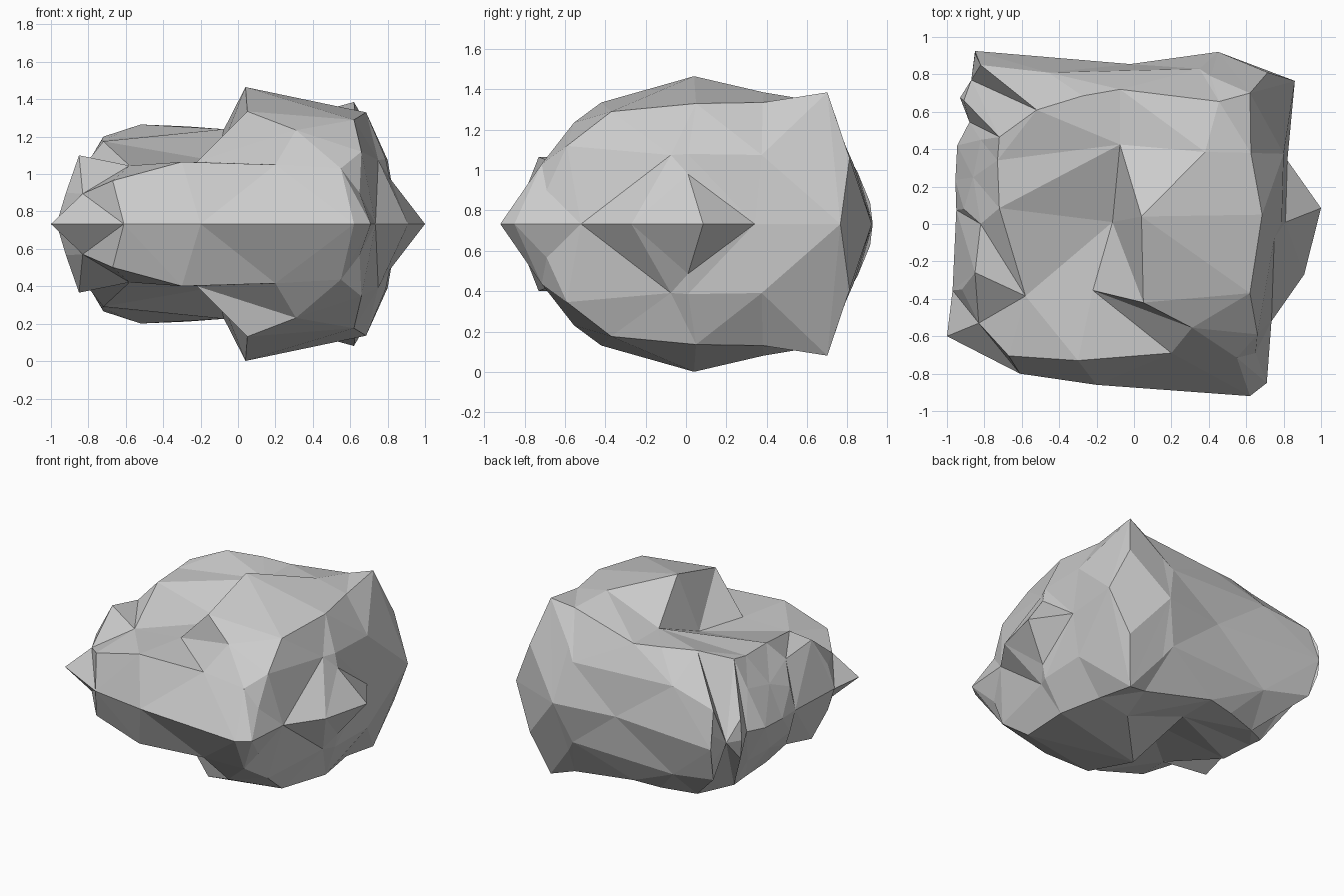
import bpy
import bmesh
from mathutils import Vector
from mathutils.geometry import delaunay_2d_cdt

# Remove only the default cube
default_cube = bpy.data.objects.get("Cube")
if default_cube:
    bpy.data.objects.remove(default_cube, do_unlink=True)

WAIST = 0.733  # height of the symmetry plane


def make_material(name, colour):
    """Plain one-colour material for viewport and render."""
    material = bpy.data.materials.new(name)
    material.use_nodes = True
    material.diffuse_color = colour
    shader = next(node for node in material.node_tree.nodes
                  if node.type == 'BSDF_PRINCIPLED')
    shader.inputs["Base Color"].default_value = colour
    shader.inputs["Roughness"].default_value = 0.9
    return material


# Outline of the rock at its waist, counter-clockwise from the left tip
waist_outline = [
    (-1, -.6), (-.61, -.8), (-.2, -.86), (.62, -.92), (.71, -.85),
    (.735, -.52), (.91, -.27), (1, .085), (.82, .34), (.86, .765),
    (.45, .92), (-.02, .855), (-.85, .925), (-.87, .77),
    (-.93, .675), (-.88, .545), (-.945, .42), (-.955, .235),
    (-.95, .075), (-.97, -.355),
]

# Corners shared by several creases
cheek = (-.83, -.53, .895)
saddle = (-.22, -.355, 1.065)
notch = (-.075, .425, 1.24)
knuckle = (.31, -.555, 1.235)
step = (.2, -.69, 1.05)
lobe_tip = (-.72, .085, 1.175)
back_horn = (.62, .7, 1.385)
brow = (.66, -.59, 1.12)
spur_root = (.75, -.075, 1.075)

# Creases of the upper half: each is a path of facet corners (x, y, z)
creases = {
    "shoulder": [brow, (.62, -.37, 1.29), (.685, .05, 1.33),
                 (.625, .38, 1.335), back_horn, (.715, .81, 1.06)],
    "summit": [knuckle, (.05, -.42, 1.335), (.04, .04, 1.465),
               (.38, .385, 1.385), (.455, .655, 1.34), back_horn],
    "gully": [saddle, (-.115, .01, 1.07), notch, (-.075, .72, 1.24)],
    "gully_wall": [knuckle, saddle, step],
    "lobe_lip": [notch, lobe_tip],
    "lobe": [lobe_tip, (-.73, .34, 1.18), (-.72, .465, 1.2),
             (-.52, .61, 1.265), (-.275, .685, 1.255)],
    "front_ledge": [(.55, -.715, 1.03), step, (-.3, -.73, 1.065),
                    (-.67, -.705, .965), cheek],
    "cheek_fold": [cheek, (-.61, -.8, WAIST)],
    "left_edge": [(-.58, -.385, 1.045), (-.85, -.26, 1.1), (-.82, 0, 1.05),
                  (-.86, .25, .97), (-.82, .45, 1)],
    "right_edge": [brow, spur_root, (.79, .01, 1.08), (.8, .375, 1.075)],
    "spur": [spur_root, (.91, -.27, WAIST)],
    "back_edge": [(-.46, .81, 1.06), (.35, .83, 1.03), (.41, .79, 1.12)],
}

# Single corners that break up the side walls
chips = [(.65, -.69, .9), (.81, .01, .98), (-.92, -.35, .9), (-.91, .08, .9),
         (-.91, .66, .88), (-.85, .912, .84), (-.82, .85, .99)]


def build_upper_half():
    """Stretch triangular facets between the outline, creases and chips."""
    corners = [Vector((x, y, WAIST)) for x, y in waist_outline]
    rim_count = len(corners)
    edges = []
    for path in creases.values():
        start = len(corners)
        corners.extend(Vector(point) for point in path)
        edges.extend((i, i + 1) for i in range(start, len(corners) - 1))
    corners.extend(Vector(point) for point in chips)

    flat, _, facets, origins, _, _ = delaunay_2d_cdt(
        [corner.to_2d() for corner in corners], edges,
        [list(range(rim_count))], 1, 0.00001)

    bm = bmesh.new()
    verts = []
    for spot, source in zip(flat, origins):
        height = corners[source[0]].z
        verts.append(bm.verts.new((spot.x, spot.y, height - WAIST)))
    for facet in facets:
        bm.faces.new([verts[i] for i in facet])
    mesh = bpy.data.meshes.new("rock")
    bm.to_mesh(mesh)
    bm.free()
    return mesh


# Faceted rock, with the underside mirrored from the upper half
rock = bpy.data.objects.new("rock", build_upper_half())
bpy.context.collection.objects.link(rock)
rock.location.z = WAIST
rock.data.materials.append(make_material("stone grey", (0.6, 0.6, 0.6, 1)))

mirror = rock.modifiers.new("underside", 'MIRROR')
mirror.use_axis = (False, False, True)
mirror.use_clip = True
mirror.merge_threshold = 0.0005
